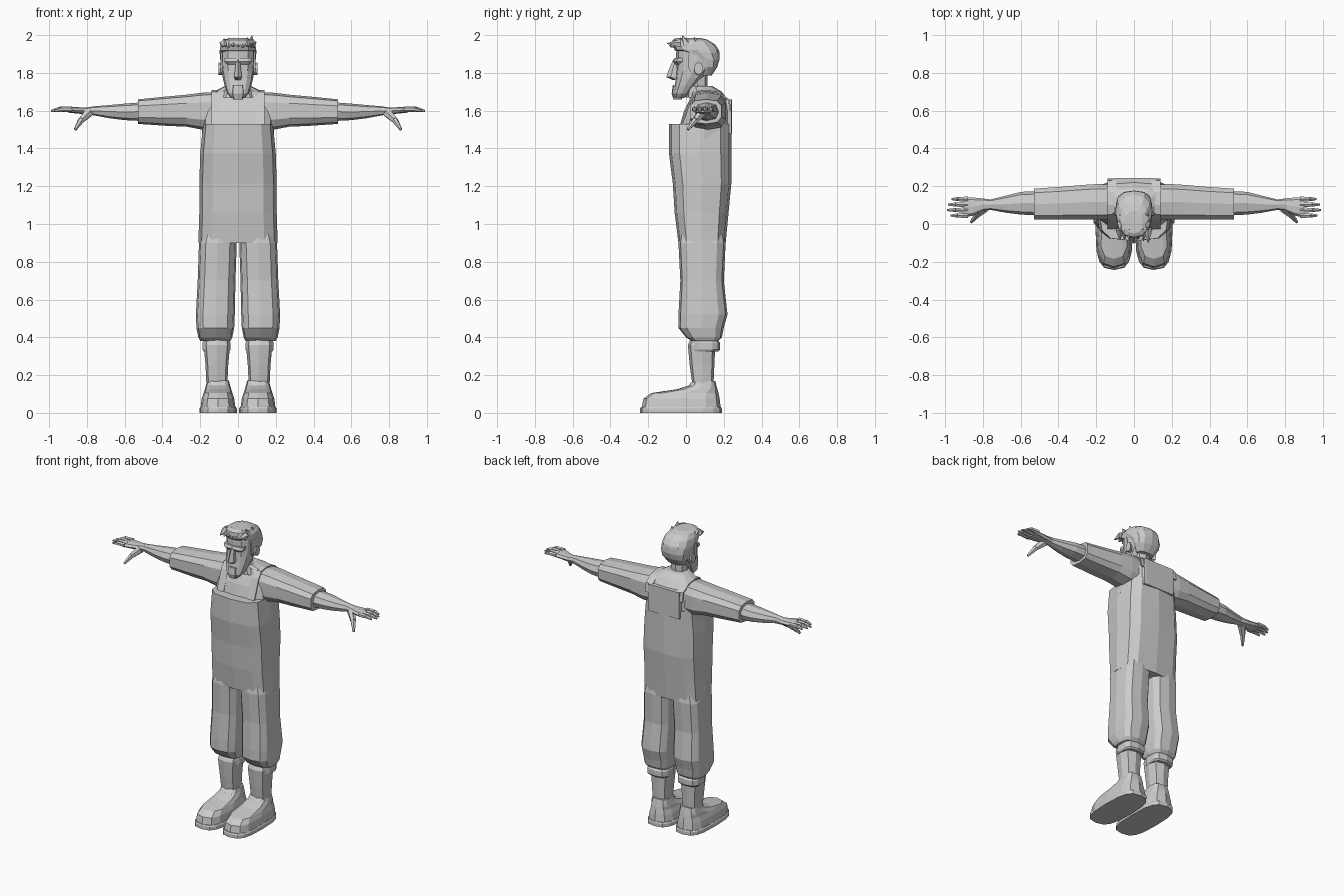
import bpy, bmesh, math, random
from mathutils import Vector

cube = bpy.data.objects.get("Cube")
if cube:
    bpy.data.objects.remove(cube, do_unlink=True)

random.seed(4)
grey = bpy.data.materials.new("plain grey")
grey.use_nodes = True
COLOUR = (.6, .6, .6, 1)
grey.diffuse_color = COLOUR
grey.node_tree.nodes["Principled BSDF"].inputs["Base Color"].default_value = COLOUR


def finish(name, bm, mirror=False):
    """Turn a bmesh into a flat shaded object, optionally mirrored across x."""
    bmesh.ops.recalc_face_normals(bm, faces=bm.faces)
    mesh = bpy.data.meshes.new(name)
    bm.to_mesh(mesh)
    bm.free()
    mesh.materials.append(grey)
    obj = bpy.data.objects.new(name, mesh)
    bpy.context.scene.collection.objects.link(obj)
    if mirror:
        modifier = obj.modifiers.new("mirror", 'MIRROR')
        modifier.use_mirror_merge = False
    return obj


def sample(profile, t):
    """Read a constant, or a list of evenly spread values, at t from start to end."""
    if not isinstance(profile, tuple):
        return profile
    place = t * (len(profile) - 1)
    index = min(int(place), len(profile) - 2)
    return profile[index] + (profile[index + 1] - profile[index]) * (place - index)


def signed_power(value, power):
    return math.copysign(abs(value) ** power, value) if abs(value) > 1e-6 else 0


def skin(bm, loops):
    """Join closed loops of vertices and cap both ends."""
    for low, high in zip(loops, loops[1:]):
        for i in range(len(low)):
            bm.faces.new((low[i - 1], low[i], high[i], high[i - 1]))
    bm.faces.new(loops[0])
    bm.faces.new(loops[-1])


def loft(name, profiles, place, sides, power, mirror):
    """Loft rounded sections; profiles are position, middle and half size on two axes."""
    count = max(len(p) for p in profiles if isinstance(p, tuple))
    bm = bmesh.new()
    loops = []
    for ring in range(count):
        position, a0, a1, b0, b1 = (sample(p, ring / (count - 1)) for p in profiles)
        loop = []
        for side in range(sides):
            angle = math.tau * side / sides - math.pi / 2
            u = (1 + signed_power(math.cos(angle), power)) / 2
            v = (1 + signed_power(math.sin(angle), power)) / 2
            loop.append(bm.verts.new(place(position, a0 + u * (a1 - a0), b0 + v * (b1 - b0))))
        loops.append(loop)
    skin(bm, loops)
    return finish(name, bm, mirror)


def upright(name, height, half, front, back, centre=0, sides=12, power=.65):
    """Loft up z; a part with its own centre is one of a mirrored pair."""
    def place(z, a, y):
        return (a, y, z)
    paired = centre != 0
    steps = max(len(p) for p in (height, half, front, back, centre) if isinstance(p, tuple))
    ts = [i / (steps - 1) for i in range(steps)]
    inner = tuple(sample(centre, t) - sample(half, t) for t in ts)
    outer = tuple(sample(centre, t) + sample(half, t) for t in ts)
    return loft(name, (height, inner, outer, front, back), place, sides, power, paired)


def sideways(name, reach, front, back, low, high, sides=8, power=.8):
    """Loft out along x, mirrored to the other side."""
    def place(x, y, z):
        return (x, y, z)
    return loft(name, (reach, front, back, low, high), place, sides, power, True)


def taper(bm, start, end, thick, thin, sides=6):
    """Add a tapered limb between two points."""
    start, end = Vector(start), Vector(end)
    way = end - start
    made = bmesh.ops.create_cone(bm, cap_ends=True, segments=sides, radius1=thick,
                                 radius2=thin, depth=way.length)
    turn = way.to_track_quat('Z', 'Y')
    for vert in made["verts"]:
        vert.co = turn @ vert.co + (start + end) / 2


# Overalls: body, legs and back panel
upright("overalls_body", height=(.9, 1.53), half=(.21, .205, .205, .2, .185),
        front=(-.04, -.06, -.07, -.09, -.09), back=(.21, .24, .24), power=.6)
upright("overalls_legs", height=(.38, .4, .45, .52, .7, .9, .96),
        half=(.08, .09, .1, .103, .1, .1, .09),
        front=(.03, 0, -.04, -.04, -.03, -.04, -.03),
        back=(.17, .19, .2, .22, .2, .21, .2), centre=(.12, .12, .1))
upright("overalls_back_panel", height=(1.48, 1.66), half=.12, front=.2, back=.243, power=.2)

# Shoulder straps follow the chest
bm = bmesh.new()
path = [(-.03, 1.52), (.02, 1.66), (.05, 1.7), (.1, 1.71), (.17, 1.7), (.23, 1.66), (.24, 1.6)]
inner, outer = ([bm.verts.new((x, y, z)) for y, z in path] for x in (.09, .14))
for i in range(len(path) - 1):
    bm.faces.new((inner[i], outer[i], outer[i + 1], inner[i + 1]))
straps = finish("shoulder_straps", bm, mirror=True)
straps.modifiers.new("thickness", 'SOLIDIFY').thickness = .008

# Shirt: chest, sleeves and collar
upright("shirt_chest", height=(1.45, 1.53, 1.6, 1.66, 1.7, 1.73),
        half=(.19, .19, .19, .18, .13, .07), front=(-.03, -.03, -.01, .02, .03, .03),
        back=(.22, .23, .23, .22, .19, .14))
sideways("sleeves", reach=(.1, .19, .27, .38, .53, .53), front=(.02, .02, .02, .02, .02, .04),
         back=(.21, .215, .21, .2, .19, .18), low=(1.5, 1.5, 1.515, 1.52, 1.53, 1.54),
         high=(1.7, 1.695, 1.685, 1.675, 1.66, 1.65), sides=10, power=.65)
upright("collar", height=(1.67, 1.73, 1.73), half=(.1, .07, .06), front=(0, .01, .02),
        back=(.17, .14, .12), sides=10, power=.8)

# Forearms and palms
sideways("forearms", reach=(.5, .6, .68, .76, .8, .85, .9),
         front=(.045, .05, .06, .075, .07, .045, .035),
         back=(.175, .17, .15, .13, .135, .14, .143),
         low=(1.545, 1.55, 1.56, 1.575, 1.58, 1.585, 1.59), high=(1.645, 1.63, 1.617, 1.62))

# Fingers and thumbs
bm = bmesh.new()
for finger, tip in enumerate((.97, .99, .985, .965)):
    y = .045 + .029 * finger
    root, knuckle = Vector((.88, y, 1.607)), Vector((.45 + tip / 2, y, 1.608))
    taper(bm, root, knuckle, .015, .013)
    taper(bm, knuckle, (tip, y, 1.598), .013, .006)
thumb_joint = Vector((.83, .05, 1.55))
taper(bm, (.79, .085, 1.59), thumb_joint, .026, .018)
taper(bm, thumb_joint, (.862, .01, 1.5), .018, .008)
finish("fingers", bm, mirror=True)

# Boots: shaft, cuff, shoe and sole
upright("boot_shafts", height=(.14, .25, .36, .4), half=(.055, .06, .07, .065),
        front=(.035, .02, .01, .03), back=(.145, .16), centre=.112, sides=8)
upright("boot_cuffs", height=(.325, .335, .37, .385), half=(.07, .077, .077, .07),
        front=.03, back=(.17, .18, .18, .17), centre=.114, sides=10)
upright("shoes", height=(.025, .075, .105, .125, .145, .17),
        half=(.093, .086, .076, .07, .064, .058),
        front=(-.235, -.226, -.185, -.05, .015, .035), back=(.184, .155), centre=.106)
upright("soles", height=(0, .022, .03), half=(.099, .099, .094),
        front=(-.243, -.243, -.238), back=(.19, .19, .186), centre=.105, sides=16)

# Neck and head
upright("neck", height=(1.66, 1.82), half=.054, front=(.02, -.01), back=.115,
        sides=8, power=.8)
upright("head", height=(1.667, 1.69, 1.73, 1.77, 1.81, 1.86, 1.91, 1.95),
        half=(.035, .056, .07, .08, .086, .09, .09, .08),
        front=(-.06, -.068, -.06, -.054, -.052, -.052, -.052, -.04),
        back=(-.01, .02, .05, .085, .13, .165, .168, .15), power=.75)
upright("nose", height=(1.762, 1.778, 1.82, 1.87), half=(.016, .024, .018, .012),
        front=(-.07, -.105, -.09, -.068), back=-.01, sides=6, power=1)
upright("brow", height=(1.845, 1.86, 1.878), half=(.06, .074, .074),
        front=(-.056, -.068, -.06), back=0, sides=10)
upright("goatee", height=(1.66, 1.69, 1.735), half=(.026, .034, .03),
        front=(-.066, -.076, -.07), back=-.02, sides=8)
sideways("ears", reach=(.07, .093, .102), front=.042, back=(.075, .085, .09),
         low=1.79, high=(1.84, 1.852, 1.856), power=.9)

# Hair: cap, sideburns and tousled spikes
upright("hair_cap", height=(1.785, 1.83, 1.87, 1.905, 1.92, 1.95, 1.975, 1.986),
        half=(.06, .088, .094, .097, .097, .092, .075, .045),
        front=(.07, .065, .04, -.02, -.06, -.072, -.07, -.05),
        back=(.135, .165, .177, .177, .175, .155, .115, .07), power=.8)
sideways("sideburns", reach=(.06, .092), front=.012, back=.042, low=1.8, high=1.92, sides=6)
bm = bmesh.new()
for lock in range(-3, 4):
    x = lock / 40
    lift = random.uniform(-.01, .012)
    taper(bm, (x, -.03, 1.955), (x, -.09 - lift, 1.945 + lift), .024, .002, sides=5)
    taper(bm, (x * .9, 0, 1.955), (x, lift - .03, 1.987 + lift), .024, .002, sides=5)
    taper(bm, (x * .8, .06, 1.95), (x, .045, 1.978 + lift), .024, .002, sides=5)
finish("hair_spikes", bm)
